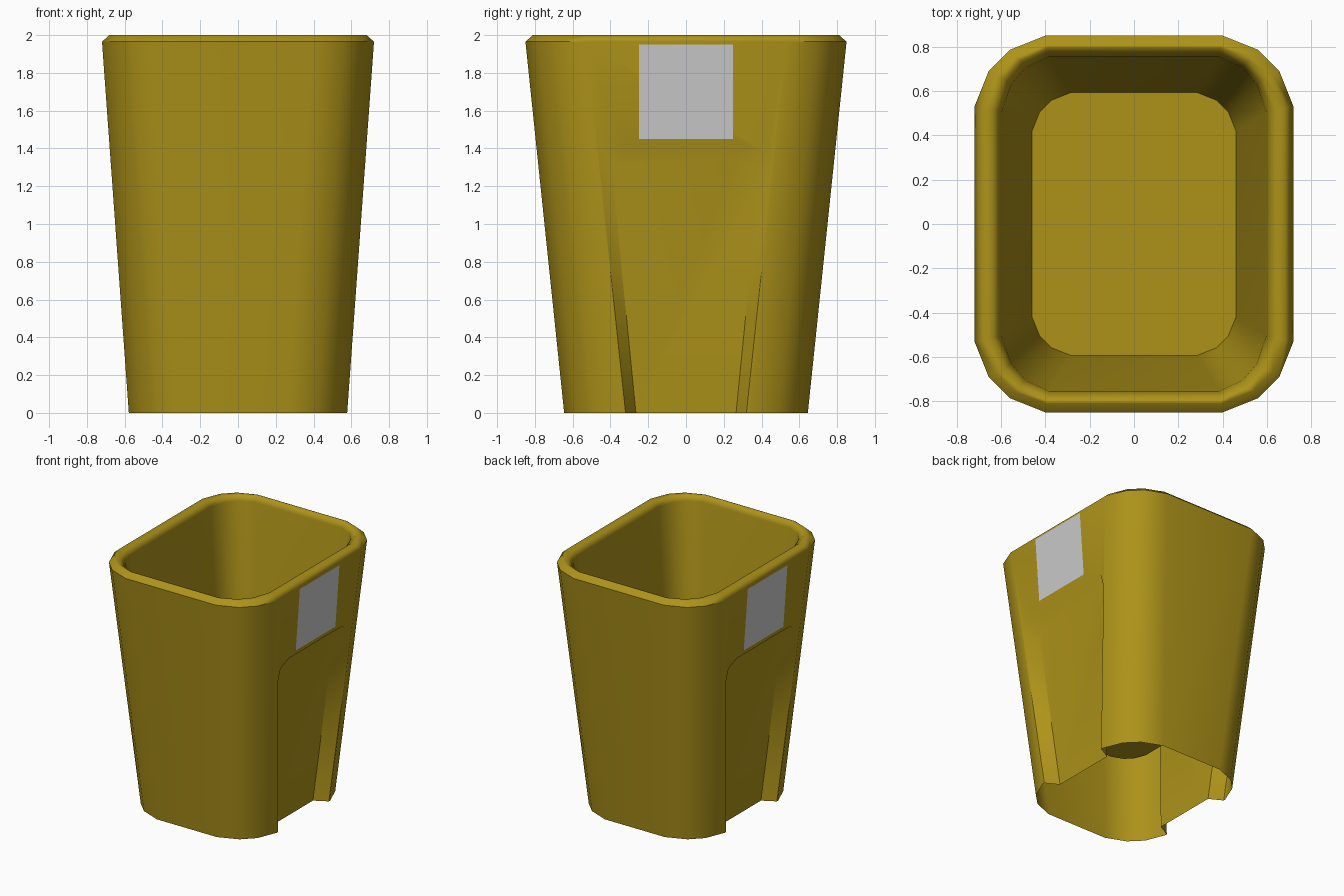
import bpy, bmesh

if "Cube" in bpy.data.objects:
    bpy.data.objects.remove(bpy.data.objects["Cube"])

def material(name, rgb):
    m = bpy.data.materials.new(name)
    m.diffuse_color = (*rgb, 1)
    m.use_nodes = True
    m.node_tree.nodes["Principled BSDF"].inputs["Base Color"].default_value = m.diffuse_color
    return m

def finish(name, bm, mat):
    me = bpy.data.meshes.new(name)
    bm.to_mesh(me)
    bm.free()
    ob = bpy.data.objects.new(name, me)
    bpy.context.collection.objects.link(ob)
    me.materials.append(mat)
    return ob

# Rounded rectangle ring: half sizes, straight half lengths, height
CORNER = [(1, 0), (0.8, 0.5), (0.5, 0.8), (0, 1)]
def ring(bm, hx, hy, sx, sy, z):
    q = [(sx + a * (hx - sx), sy + b * (hy - sy)) for a, b in CORNER]
    pts = (q + [(-x, y) for x, y in reversed(q)] + [(-x, -y) for x, y in q]
           + [(x, -y) for x, y in reversed(q)])
    return [bm.verts.new((x, y, z)) for x, y in pts]

X0, X1, Z1 = 0.578, 0.72, 1.965          # outer wall at the foot and below the rim
def wall_x(z):
    return X0 + (X1 - X0) * z / Z1

# Bin shell: outer wall, rounded rim, inner bucket and raised floor
bm = bmesh.new()
rings = [ring(bm, *r) for r in [
    (X0, 0.645, 0.265, 0.335, 0), (X1, 0.85, 0.40, 0.53, Z1),
    (0.681, 0.811, 0.395, 0.525, 2), (0.637, 0.793, 0.39, 0.515, 2),
    (0.597, 0.754, 0.385, 0.505, Z1), (0.46, 0.593, 0.285, 0.42, 0.66)]]
n = len(rings[0])
for k, (a, b) in enumerate(zip(rings, rings[1:])):
    for i in range(n):
        if k == 0 and i in (7, 15):      # flat sides get the recess instead
            continue
        j = (i + 1) % n
        bm.faces.new((a[i], a[j], b[j], b[i]))
bm.faces.new(rings[-1])

# Recess in each flat side: U-shaped surround, sloped border, sunken panel
OUTER = [(0.32, 0), (0.455, 1.27), (0.43, 1.375), (0.33, 1.417)]
INNER = [(0.265, 0), (0.385, 1.21), (0.362, 1.31), (0.262, 1.36)]
def outline(side, half, depth):
    pts = half + [(-y, z) for y, z in reversed(half)]
    return [bm.verts.new((side * (wall_x(z) - depth), side * y, z)) for y, z in pts]

for side, i in ((1, 15), (-1, 7)):
    j = (i + 1) % n
    lo, hi = rings[0], rings[1]
    u, p = outline(side, OUTER, 0), outline(side, INNER, 0.102)
    bm.faces.new([lo[j], hi[j], hi[i], lo[i]] + u[::-1])
    for k in range(len(u) - 1):
        bm.faces.new((u[k], u[k + 1], p[k + 1], p[k]))
    bm.faces.new(p)
bmesh.ops.recalc_face_normals(bm, faces=bm.faces)
body = finish("bin_body", bm, material("olive_plastic", (0.42, 0.29, 0.01)))
bpy.context.view_layer.objects.active = body
body.select_set(True)
bpy.ops.object.shade_smooth_by_angle(angle=0.93)
weighted = body.modifiers.new("even_shading", 'WEIGHTED_NORMAL')
weighted.keep_sharp = True

# Blank grey label above each recess
grey = material("label_grey", (0.57, 0.57, 0.57))
for side, name in ((1, "label_right"), (-1, "label_left")):
    bm = bmesh.new()
    bm.faces.new([bm.verts.new((side * (wall_x(z) + 0.002), side * y, z))
                  for y, z in ((-0.25, 1.45), (0.25, 1.45), (0.25, 1.95), (-0.25, 1.95))])
    finish(name, bm, grey)
